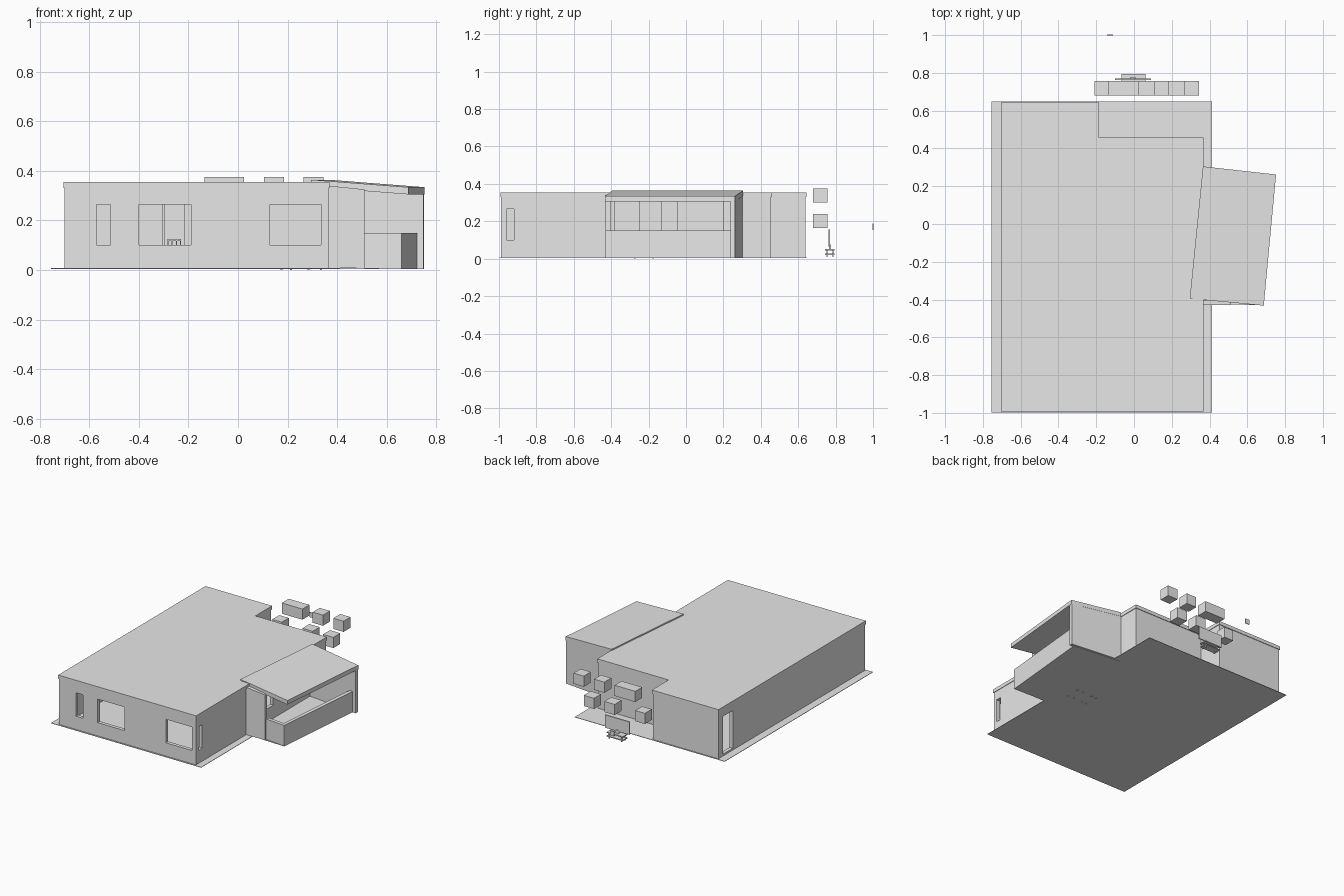
import bpy, bmesh
from mathutils import Vector

cube = bpy.data.objects.get("Cube")
if cube:
    bpy.data.objects.remove(cube, do_unlink=True)

grey = bpy.data.materials.new("plain_grey")
grey.use_nodes = True
colour = (0.8, 0.8, 0.8, 1)
grey.diffuse_color = colour
grey.node_tree.nodes["Principled BSDF"].inputs["Base Color"].default_value = colour


def finish(name, bm):
    bmesh.ops.recalc_face_normals(bm, faces=bm.faces)
    mesh = bpy.data.meshes.new(name)
    bm.to_mesh(mesh)
    bm.free()
    mesh.materials.append(grey)
    ob = bpy.data.objects.new(name, mesh)
    bpy.context.collection.objects.link(ob)
    return ob


def prism(name, plan, z0, z1):
    """Extrude a plan outline; z0 and z1 may be one height per corner."""
    n = len(plan)
    lows = z0 if isinstance(z0, list) else [z0] * n
    tops = z1 if isinstance(z1, list) else [z1] * n
    bm = bmesh.new()
    a = [bm.verts.new((x, y, z)) for (x, y), z in zip(plan, lows)]
    b = [bm.verts.new((x, y, z)) for (x, y), z in zip(plan, tops)]
    bm.faces.new(a)
    bm.faces.new(b)
    for i in range(n):
        j = (i + 1) % n
        bm.faces.new((a[i], a[j], b[j], b[i]))
    return finish(name, bm)


def box(name, x0, x1, y0, y1, z0, z1):
    return prism(name, [(x0, y0), (x1, y0), (x1, y1), (x0, y1)], z0, z1)


def wall(name, p, q, z0, zp, zq, thick=0.025):
    """Straight wall from p to q, thickness to the left of the run."""
    p, q = Vector(p), Vector(q)
    d = (q - p).normalized()
    side = Vector((-d.y, d.x)) * thick
    return prism(name, [p, q, q + side, p + side], z0, [zp, zq, zq, zp])


def cut(target, cutter):
    mod = target.modifiers.new("opening", "BOOLEAN")
    mod.operation, mod.solver, mod.object = "DIFFERENCE", "EXACT", cutter
    bpy.context.view_layer.objects.active = target
    bpy.ops.object.modifier_apply(modifier=mod.name)
    bpy.data.objects.remove(cutter, do_unlink=True)


# Ground slab
G = 0.007
box("floor_slab", -0.755, 0.412, -0.998, 0.648, 0.004, G)

# Main walls: L-shaped ring with openings
L, R, F, B, NX, NY, T = -0.70, 0.365, -0.988, 0.64, -0.19, 0.455, 0.025


def outline(o):
    return [(L - o, F - o), (R + o, F - o), (R + o, NY + o),
            (NX + o, NY + o), (NX + o, B + o), (L - o, B + o)]


walls = prism("main_walls", outline(0), G, 0.33)
cut(walls, prism("room_cutter", outline(-T), -0.1, 0.5))
SILL, HEAD = 0.10, 0.265
for x0, x1 in [(-0.57, -0.515), (-0.40, -0.19), (0.13, 0.34 - 0.005)]:
    cut(walls, box("window_cutter", x0, x1, F - 0.05, F + 0.05, SILL, HEAD))
for y0, y1, z1 in [(-0.96, -0.92, HEAD), (-0.38, -0.13, 0.305), (-0.045, 0.20, 0.305)]:
    cut(walls, box("side_cutter", R - 0.05, R + 0.05, y0, y1, SILL, z1))
cut(walls, box("door_cutter", L - 0.05, L + 0.05, 0.48, 0.59, 0.02, 0.285))

# Flat main roof
prism("main_roof", outline(0.004), 0.33, 0.355)

# Interior partition and chair behind the middle window
box("partition", -0.305, -0.295, -0.25, 0.6, G, 0.33)
box("chair_seat", -0.285, -0.23, -0.60, -0.55, 0.06, 0.07)
box("chair_rail", -0.285, -0.23, -0.555, -0.55, 0.117, 0.125)
for i in range(4):
    x = -0.285 + i * 0.017
    box("chair_slat", x, x + 0.004, -0.555, -0.55, G, 0.117)

# Table whose feet reach through the slab
box("table_top", 0.17, 0.34, -0.28, -0.17, 0.075, 0.083)
for x in (0.172, 0.21, 0.28, 0.33):
    for y in (-0.278, -0.18):
        box("table_leg", x, x + 0.008, y, y + 0.008, 0, 0.075)

# Skewed side porch
inner_f, inner_b = (0.295, -0.395), (0.365, 0.305)
outer_f, outer_b = (0.687, -0.432), (0.752, 0.262)
prism("porch_floor", [(0.36, -0.42), (0.66, -0.43), (0.72, 0.25), (0.36, 0.29)], 0.003, G)
wall("porch_back_wall", (0.75, 0.262), (0.365, 0.303), 0.004, 0.308, 0.335)
wall("porch_front_wall", (0.365, -0.43), (0.51, -0.43), G, 0.34, 0.325)
wall("porch_low_front", (0.51, -0.415), (0.66, -0.43), 0.003, 0.15, 0.15)
wall("porch_low_side", (0.66, -0.43), (0.722, 0.24), 0.003, 0.15, 0.15)
prism("porch_roof", [inner_f, outer_f, outer_b, inner_b],
      [0.335, 0.305, 0.305, 0.335], [0.364, 0.334, 0.334, 0.364])

# Two staggered rows of wall boxes
for name, z, spans in [
        ("upper_box", 0.30, [(-0.135, 0.025), (0.105, 0.185), (0.265, 0.345)]),
        ("lower_box", 0.165, [(-0.21, -0.135), (0.025, 0.105), (0.185, 0.265)])]:
    for x0, x1 in spans:
        box(name, x0, x1, 0.68, 0.757, z, z + 0.075)

# Screen on a small stand
box("screen", -0.10, 0.09, 0.763, 0.771, 0.065, 0.155)
box("screen_neck", -0.02, 0.01, 0.765, 0.775, 0.05, 0.075)
for z in (0.02, 0.045):
    box("stand_shelf", -0.065, 0.06, 0.743, 0.795, z, z + 0.007)
for x in (-0.055, 0.043):
    for y in (0.75, 0.782):
        box("stand_leg", x, x + 0.007, y, y + 0.007, 0.008, 0.045)

# Small detached plate
box("switch_plate", -0.142, -0.11, 0.997, 1.002, 0.153, 0.187)
